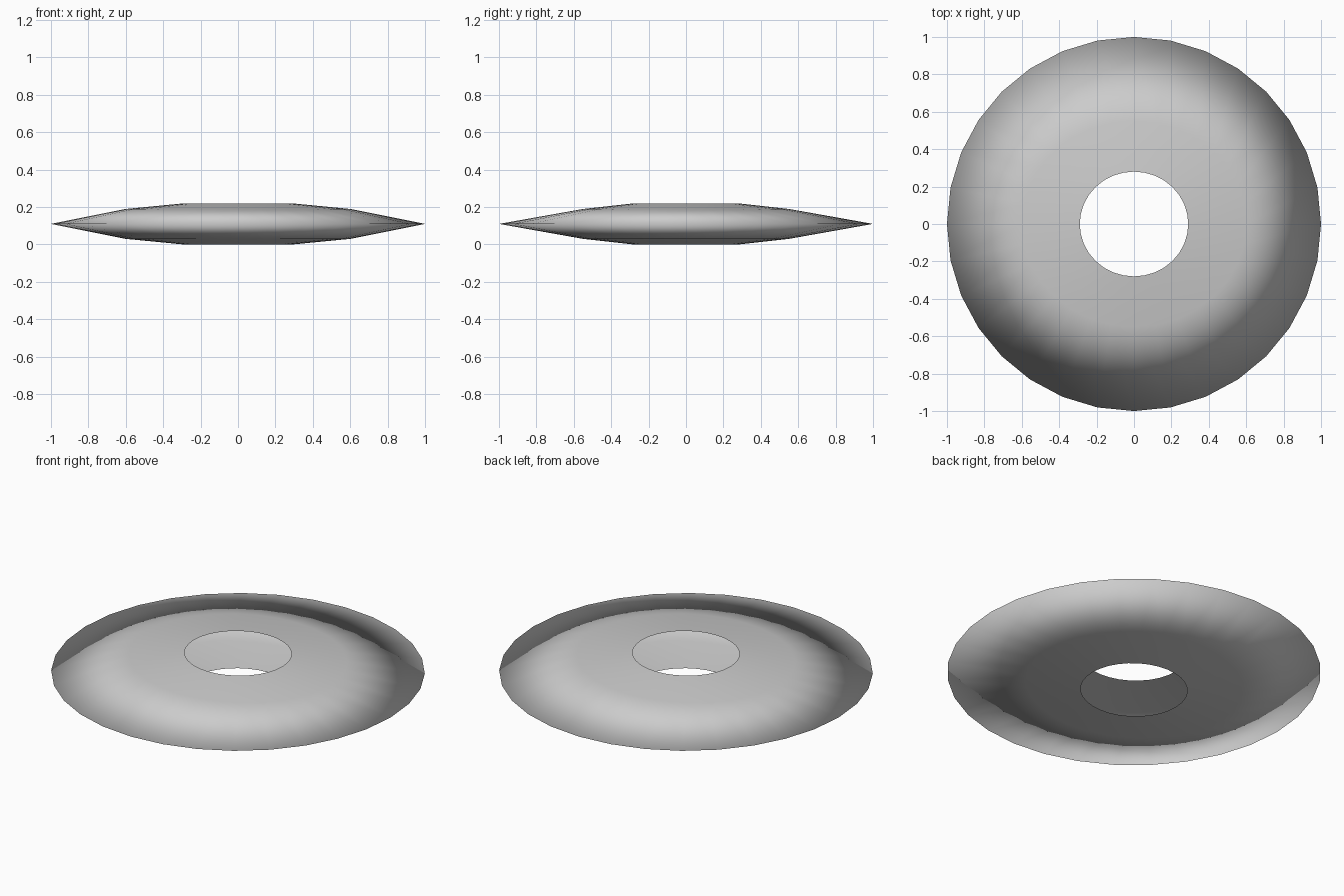
import bpy, bmesh, math

if "Cube" in bpy.data.objects:
    bpy.data.objects.remove(bpy.data.objects["Cube"])

SIDES = 32

# Lens profile as rings: x radius, y radius, height (open at the central hole)
PROFILE = [
    (0.29, 0.28, 0.22),
    (0.60, 0.55, 0.19),
    (1.00, 1.00, 0.11),
    (0.60, 0.55, 0.03),
    (0.29, 0.28, 0.00),
]


def ring(bm, rx, ry, z):
    steps = [2 * math.pi * i / SIDES for i in range(SIDES)]
    return [bm.verts.new((rx * math.cos(a), ry * math.sin(a), z)) for a in steps]


# Disc shell: neighbouring rings joined by quads
bm = bmesh.new()
rings = [ring(bm, *p) for p in PROFILE]
for upper, lower in zip(rings, rings[1:]):
    for i in range(SIDES):
        j = (i + 1) % SIDES
        bm.faces.new((upper[i], lower[i], lower[j], upper[j]))

# Smooth all the way round the rim
for f in bm.faces:
    f.smooth = True

mesh = bpy.data.meshes.new("pierced_disc")
bm.to_mesh(mesh)
bm.free()
disc = bpy.data.objects.new("pierced_disc", mesh)
bpy.context.collection.objects.link(disc)
